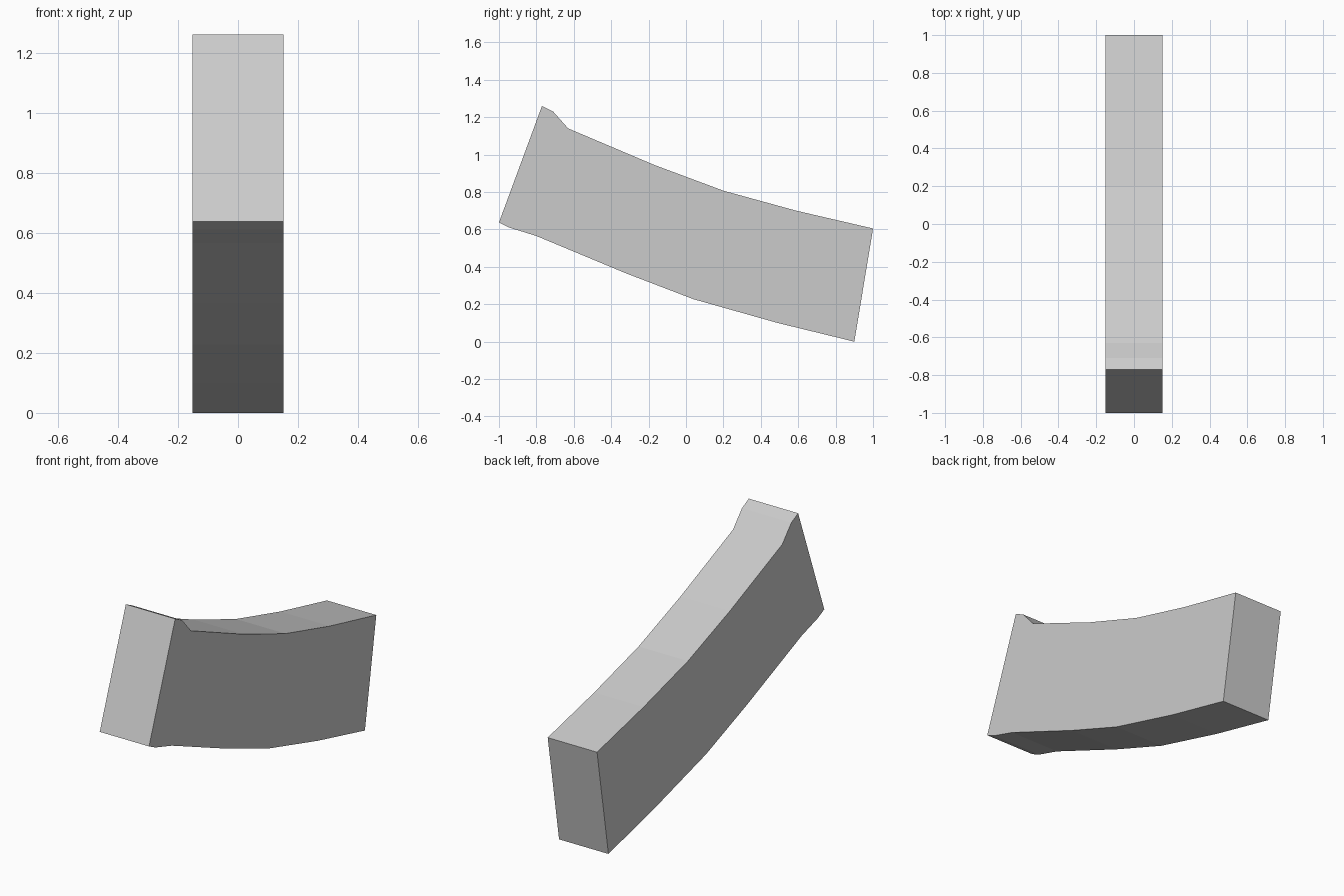
import bpy
import bmesh

if "Cube" in bpy.data.objects:
    bpy.data.objects.remove(bpy.data.objects["Cube"], do_unlink=True)

HALF_WIDTH = 0.152

# Side profile (y, z): upper edge front to back, lower edge back to front
upper = [(-0.77, 1.26), (-0.71, 1.23), (-0.63, 1.14), (-0.17, 0.945),
         (0.2, 0.807), (0.59, 0.7), (1.0, 0.605)]
lower = [(0.9, 0.0), (0.49, 0.1), (0.04, 0.227), (-0.32, 0.365),
         (-0.8, 0.565), (-0.945, 0.61), (-1.0, 0.637)]

# Plain grey material
grey = bpy.data.materials.new("light grey")
grey.use_nodes = True
grey.diffuse_color = (0.6, 0.6, 0.6, 1)
grey.node_tree.nodes["Principled BSDF"].inputs["Base Color"].default_value = (0.6, 0.6, 0.6, 1)

# Curved beam: the profile extruded across its width
bm = bmesh.new()
side = bm.faces.new([bm.verts.new((-HALF_WIDTH, y, z)) for y, z in upper + lower])
extruded = bmesh.ops.extrude_face_region(bm, geom=[side], use_keep_orig=True)
moved = [g for g in extruded["geom"] if isinstance(g, bmesh.types.BMVert)]
bmesh.ops.translate(bm, verts=moved, vec=(2 * HALF_WIDTH, 0, 0))
bmesh.ops.recalc_face_normals(bm, faces=bm.faces)
mesh = bpy.data.meshes.new("curved_beam")
bm.to_mesh(mesh)
bm.free()
mesh.materials.append(grey)
beam = bpy.data.objects.new("curved_beam", mesh)
bpy.context.collection.objects.link(beam)
